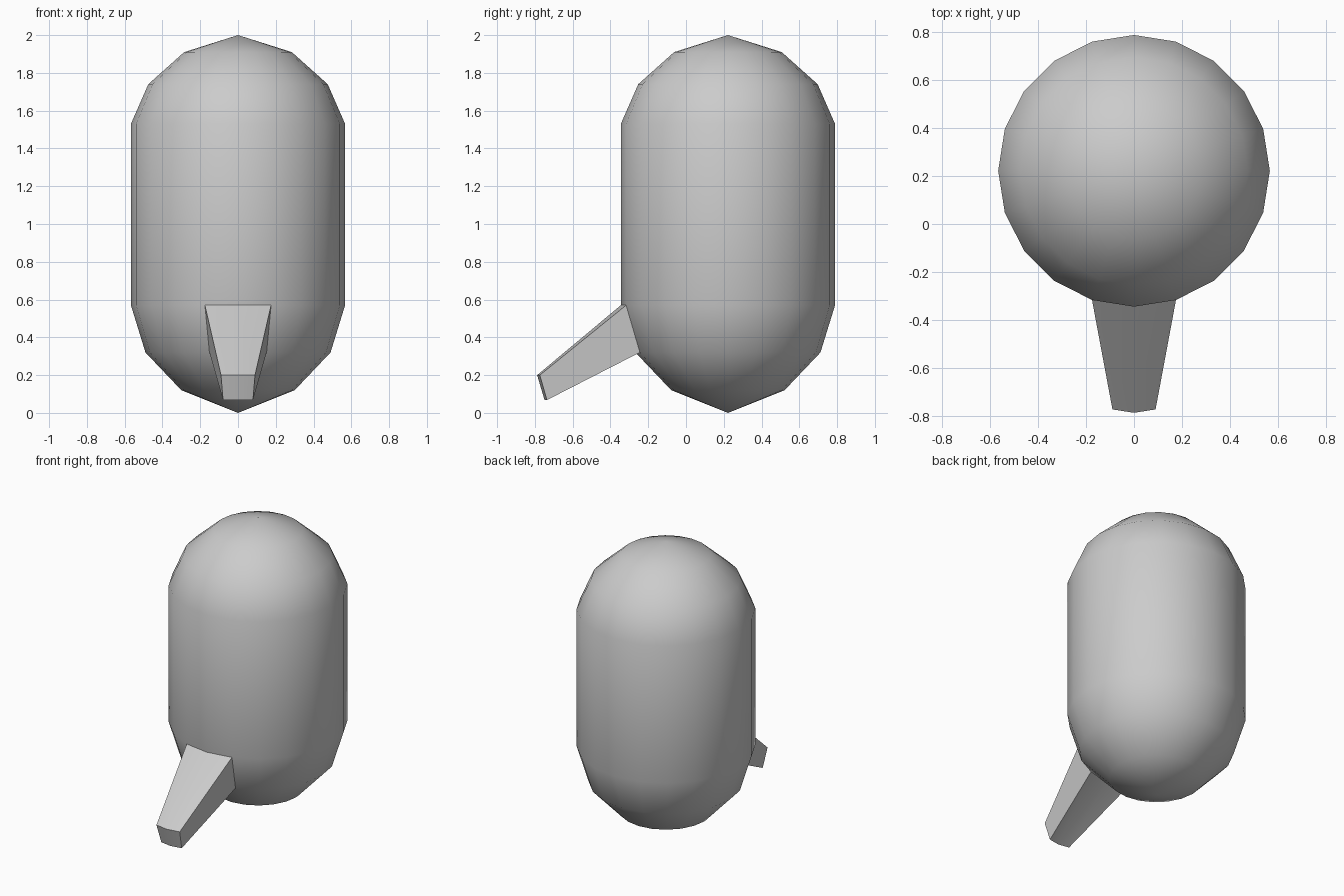
import bpy, bmesh
from math import sin, cos, tau, radians

if "Cube" in bpy.data.objects:
    bpy.data.objects.remove(bpy.data.objects["Cube"])

SIDES = 20
CENTRE_Y = 0.222
PROFILE = [(0.30, 0.12), (0.49, 0.32), (0.567, 0.57),
           (0.567, 1.53), (0.475, 1.74), (0.285, 1.91)]


def ring_point(r, z, i):
    """Point i on a body ring; i = 0 is the frontmost corner."""
    a = tau * i / SIDES
    return (r * sin(a), CENTRE_Y - r * cos(a), z)


def finish(bm, name):
    bmesh.ops.recalc_face_normals(bm, faces=bm.faces[:])
    mesh = bpy.data.meshes.new(name)
    bm.to_mesh(mesh)
    bm.free()
    ob = bpy.data.objects.new(name, mesh)
    bpy.context.collection.objects.link(ob)
    bpy.ops.object.select_all(action='DESELECT')
    bpy.context.view_layer.objects.active = ob
    ob.select_set(True)
    bpy.ops.object.shade_smooth_by_angle(angle=radians(30))
    return ob


# Capsule body: stacked rings closed by a pole at each end
bm = bmesh.new()
rings = [[bm.verts.new(ring_point(r, z, i)) for i in range(SIDES)] for r, z in PROFILE]
bottom = bm.verts.new((0, CENTRE_Y, 0))
top = bm.verts.new((0, CENTRE_Y, 2))
for i in range(SIDES):
    j = (i + 1) % SIDES
    for lo, hi in zip(rings, rings[1:]):
        bm.faces.new((lo[i], lo[j], hi[j], hi[i]))
    bm.faces.new((bottom, rings[0][j], rings[0][i]))
    bm.faces.new((top, rings[-1][i], rings[-1][j]))
finish(bm, "body")

# Tapered front spout: grows out of two lower body facets, slopes down to a tip
bm = bmesh.new()
base = ([ring_point(0.567, 0.57, i) for i in (-1, 0, 1)]
        + [ring_point(0.49, 0.32, i) for i in (1, 0, -1)])
tip = [(-0.09, -0.774, 0.20), (0, -0.788, 0.20), (0.09, -0.774, 0.20),
       (0.079, -0.736, 0.068), (0, -0.749, 0.068), (-0.079, -0.736, 0.068)]
b = [bm.verts.new(p) for p in base]
t = [bm.verts.new(p) for p in tip]
for i in range(6):
    j = (i + 1) % 6
    bm.faces.new((b[i], b[j], t[j], t[i]))
for ring in (b, t):
    bm.faces.new((ring[0], ring[1], ring[4], ring[5]))
    bm.faces.new((ring[1], ring[2], ring[3], ring[4]))
finish(bm, "front_spout")
